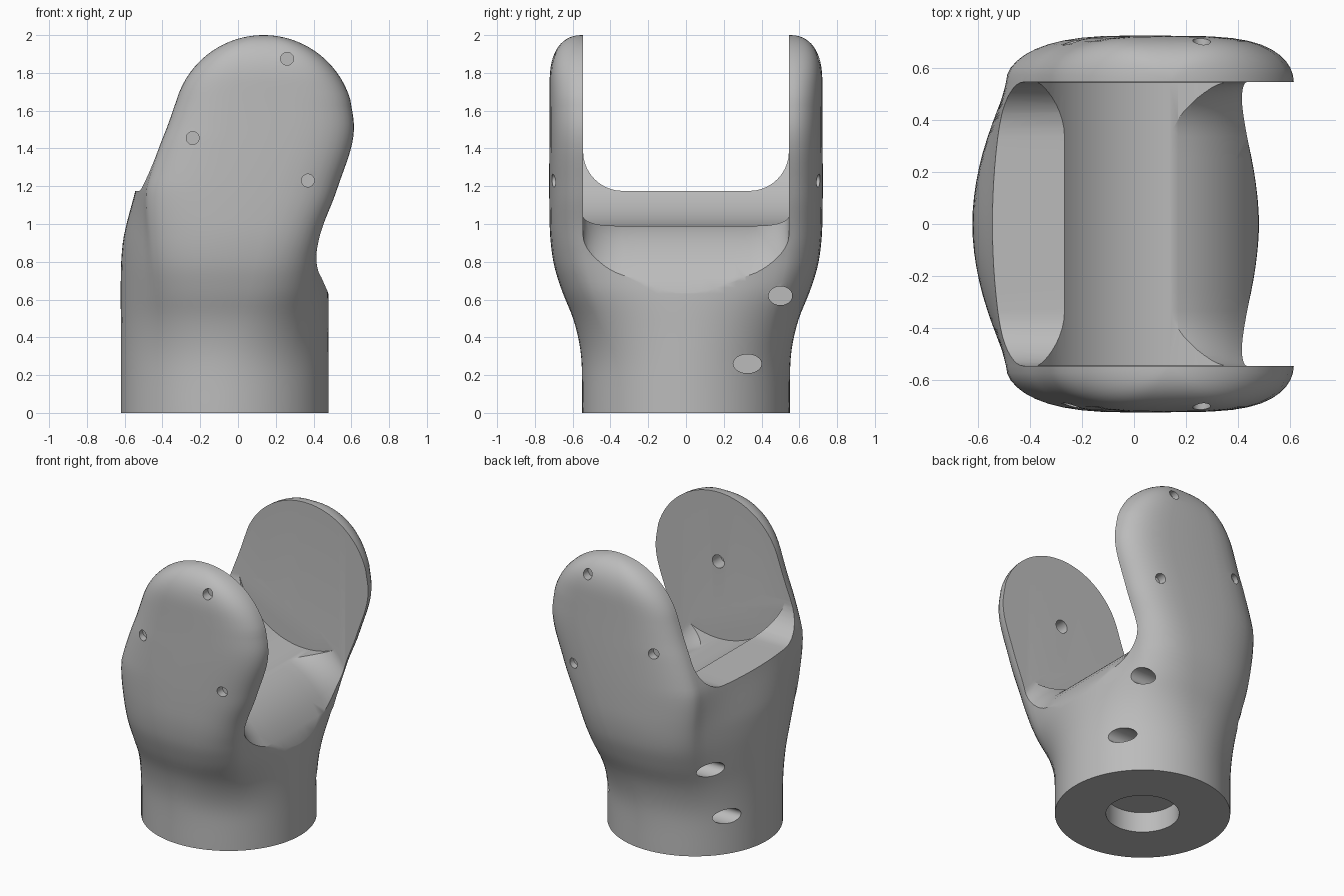
import bpy, bmesh, math
from mathutils import Matrix, Vector

cube = bpy.data.objects.get("Cube")
if cube:
    bpy.data.objects.remove(cube, do_unlink=True)

grey = bpy.data.materials.new("plain_grey")
grey.use_nodes = True
grey.diffuse_color = (0.5, 0.5, 0.5, 1)
grey.node_tree.nodes["Principled BSDF"].inputs["Base Color"].default_value = (0.5, 0.5, 0.5, 1)

INNER = 0.545              # half width of the fork gap
PIVOT_X, PIVOT_Z, PIVOT_R = 0.135, 1.52, 0.48
ARM_DEPTH = 0.722          # outer face of the arms
TIP = 1.66                 # height where the round arm tip begins


def curve_at(points, v):
    """Smooth interpolation through (position, value) pairs."""
    if v <= points[0][0]:
        return points[0][1]
    for i in range(len(points) - 1):
        (a, fa), (b, fb) = points[i], points[i + 1]
        if v <= b:
            pa, pb = points[max(i - 1, 0)], points[min(i + 2, len(points) - 1)]
            ma = (fb - pa[1]) / (b - pa[0]) * (b - a)
            mb = (pb[1] - fa) / (pb[0] - a) * (b - a)
            t = (v - a) / (b - a)
            return ((2*t**3 - 3*t*t + 1) * fa + (t**3 - 2*t*t + t) * ma
                    + (3*t*t - 2*t**3) * fb + (t**3 - t*t) * mb)
    return points[-1][1]


def finish(name, bm):
    mesh = bpy.data.meshes.new(name)
    bm.to_mesh(mesh)
    bm.free()
    obj = bpy.data.objects.new(name, mesh)
    bpy.context.collection.objects.link(obj)
    mesh.materials.append(grey)
    return obj


def loft(name, rings):
    """Closed solid through a list of equal-length rings."""
    bm = bmesh.new()
    rows = [[bm.verts.new(p) for p in ring] for ring in rings]
    n = len(rows[0])
    for a, b in zip(rows, rows[1:]):
        for i in range(n):
            j = (i + 1) % n
            bm.faces.new((a[i], a[j], b[j], b[i]))
    bm.faces.new(rows[0])
    bm.faces.new(rows[-1])
    bmesh.ops.recalc_face_normals(bm, faces=bm.faces)
    return finish(name, bm)


def drill(name, centre, axis, radius, length, stretch=1.0, sides=40):
    """Cylindrical cutter, optionally stretched along y."""
    bm = bmesh.new()
    turn = Vector((0, 0, 1)).rotation_difference(Vector(axis)).to_matrix().to_4x4()
    place = Matrix.Translation(centre) @ Matrix.Diagonal((1, stretch, 1, 1)) @ turn
    bmesh.ops.create_cone(bm, cap_ends=True, segments=sides, radius1=radius,
                          radius2=radius, depth=length, matrix=place)
    return finish(name, bm)


# Outer silhouette against height: back middle, back of arms, front edge, half depth
BACK = [(0, -0.62), (0.4, -0.62), (0.75, -0.62), (0.9, -0.61), (1.0, -0.59),
        (1.17, -0.545), (1.4, -0.49), (TIP, -0.4)]
ARM_BACK = [(0, -0.49), (0.5, -0.49), (0.9, -0.49), (1.17, -0.49), (1.26, -0.468),
            (1.4, -0.42), (1.52, -0.373), (TIP, -0.324)]
FRONT = [(0, 0.48), (0.4, 0.48), (0.63, 0.478), (0.74, 0.465), (0.85, 0.455), (1.0, 0.465),
         (1.2, 0.53), (1.4, 0.598), (1.52, 0.614), (TIP, 0.594)]
DEPTH = [(0, 0.55), (0.25, 0.552), (0.37, 0.565), (0.5, 0.598), (0.65, 0.658), (0.8, 0.702),
         (1.0, ARM_DEPTH), (TIP, ARM_DEPTH)]


def section(z):
    if z > TIP:            # rounded arm tip
        half = math.sqrt(max(PIVOT_R**2 - (z - PIVOT_Z)**2, 0))
        arm, front = PIVOT_X - half, PIVOT_X + half
        back = arm - 0.076
        drop = max(z - 1.74, 0) / 0.26
        straight = INNER
        depth = INNER + (ARM_DEPTH - INNER) * max(1 - drop**2.5, 0.001)**0.42
    else:
        back, arm, front, depth = (curve_at(t, z) for t in (BACK, ARM_BACK, FRONT, DEPTH))
        straight = INNER * min(depth / ARM_DEPTH, 1)
    s = min(max((z - 0.2) / 0.95, 0), 1)
    s = s * s * (3 - 2 * s)
    soft = min(max((1.45 - z) / 0.5, 0), 1)
    steps, split = 10, math.asin(INNER / ARM_DEPTH)

    def quarter(side):
        """Blend from a round section at the base to a flat-sided one at the arms."""
        pts = []
        mid_c, rad_c = (back + front) / 2, (front - back) / 2
        mid_a, rad_a = (arm + front) / 2, (front - arm) / 2
        power = 0.55 if side > 0 else 0.55 + 0.3 * soft
        for i in range(2 * steps + 1):
            if i <= steps:
                f = i / steps
                ang, y = f * split, straight * f
                x = front if side > 0 else arm - (arm - back) * (1 - f * f)
            else:
                f = (i - steps) / steps
                ang = split + f * (math.pi / 2 - split)
                y = straight + (depth - straight) * math.sin(f * math.pi / 2)
                x = mid_a + side * rad_a * max(math.cos(f * math.pi / 2), 0)**power
            xc, yc = mid_c + side * rad_c * math.cos(ang), depth * math.sin(ang)
            pts.append((xc + (x - xc) * s, yc + (y - yc) * s))
        return pts

    half_ring = quarter(1) + quarter(-1)[-2::-1]
    ring = half_ring + [(x, -y) for x, y in half_ring[-2:0:-1]]
    return [(x, y, z) for x, y in ring]


heights = [TIP * i / 50 for i in range(51)]
start = math.asin((TIP - PIVOT_Z) / PIVOT_R)
heights += [PIVOT_Z + PIVOT_R * math.sin(start + (1.54 - start) * i / 18) for i in range(1, 19)]
fork = loft("fork_bracket", [section(z) for z in heights])

# Fork gap: flat back ledge, then a convex front scoop, both filleted to the arms
FLOOR = [(-0.9, 1.175), (-0.2, 1.175), (0.0, 1.04), (0.1, 1.01), (0.17, 0.98), (0.22, 0.955),
         (0.28, 0.915), (0.34, 0.86), (0.39, 0.8), (0.44, 0.72), (0.48, 0.63), (0.55, 0.45),
         (0.9, 0.45)]
FILLET = 0.21


def gap_section(x, z):
    ring = [(x, INNER, 2.4), (x, -INNER, 2.4)]
    flat = INNER - FILLET
    ys = [-flat - FILLET * math.cos(a * math.pi / 20) for a in range(10)]
    ys += [flat * k / 4 for k in range(-4, 5)]
    ys += [-y for y in ys[9::-1]]
    for y in ys:
        over = max(abs(y) - flat, 0)
        ring.append((x, y, z + FILLET - math.sqrt(max(FILLET**2 - over**2, 0))))
    return ring


cutters = [loft("gap_cutter", [gap_section(x, z) for x, z in FLOOR])]

# Round clearance pocket about the pivot
cutters.append(drill("pocket_cutter", (PIVOT_X, 0, PIVOT_Z), (0, 1, 0), 0.53, 2 * INNER - 0.002,
                     sides=96))

# Base bore, pivot hole, arm screw holes and side holes
cutters.append(drill("bore_cutter", (-0.07, 0, 0), (0, 0, 1), 0.23, 0.28))
cutters.append(drill("pivot_cutter", (PIVOT_X, -INNER, PIVOT_Z), (0, 1, 0), 0.045, 0.18))
for x, z in ((-0.24, 1.455), (0.26, 1.875), (0.37, 1.23)):
    for side in (-1, 1):
        cutters.append(drill("screw_cutter", (x, side * 0.71, z), (0, 1, 0), 0.034, 0.12))
for x, y, z, stretch in ((0.4, 0.325, 0.26, 1.5), (0.35, 0.5, 0.62, 1.25),
                         (-0.52, 0.3, 0.26, 1.6), (-0.47, 0.43, 0.62, 1.6)):
    cutters.append(drill("side_cutter", (x, y, z), (1, 0, 0), 0.05, 0.34, stretch))

bpy.context.view_layer.objects.active = fork
for c in cutters:
    c.hide_render = True
    mod = fork.modifiers.new("cut", 'BOOLEAN')
    mod.operation, mod.solver, mod.object = 'DIFFERENCE', 'EXACT', c
    bpy.ops.object.modifier_apply(modifier=mod.name)
    bpy.data.objects.remove(c, do_unlink=True)

bpy.ops.object.select_all(action='DESELECT')
fork.select_set(True)
bpy.ops.object.shade_smooth_by_angle(angle=math.radians(32))
